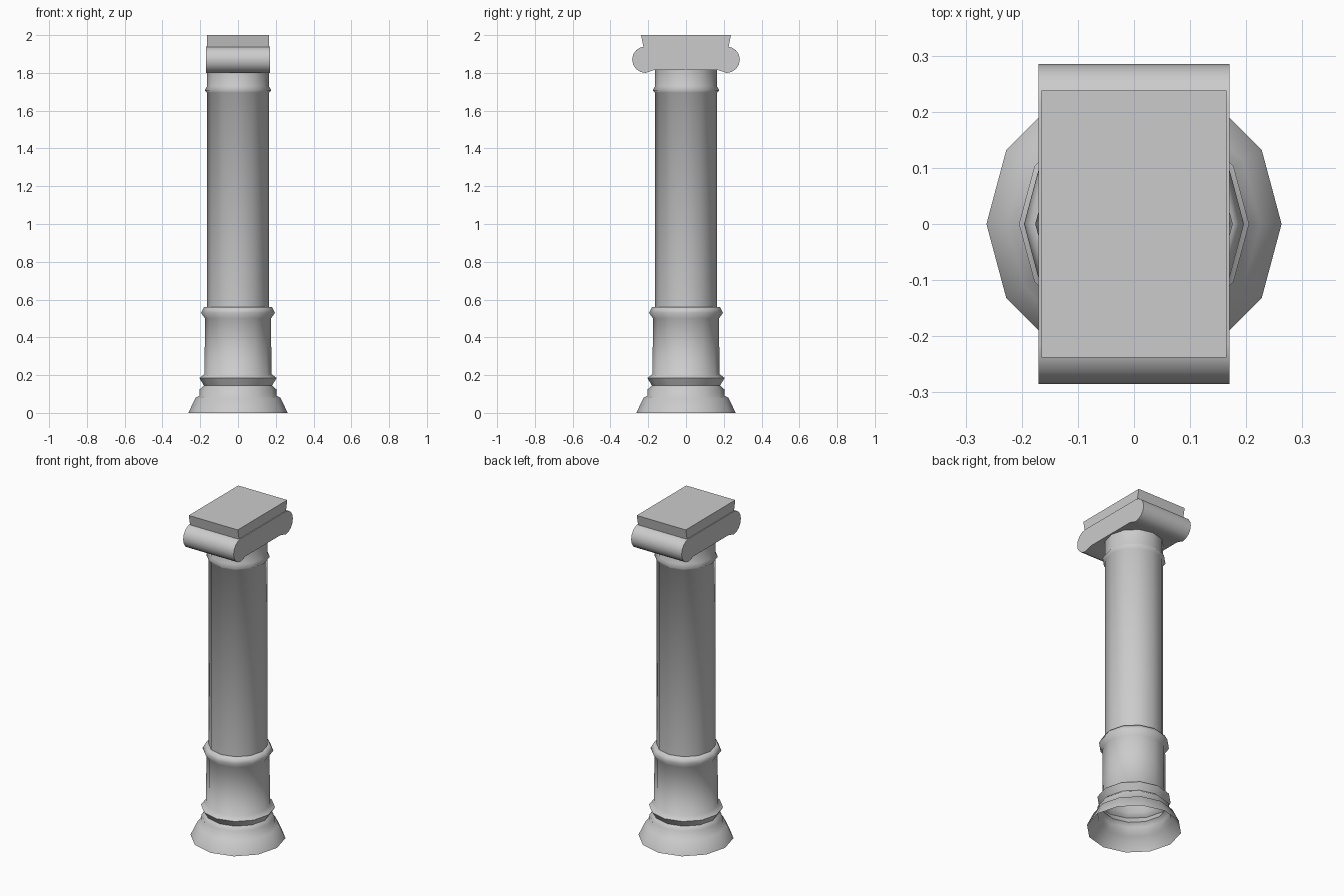
import bpy, bmesh, math

cube = bpy.data.objects.get("Cube")
if cube:
    bpy.data.objects.remove(cube, do_unlink=True)

SIDES = 12
stone = bpy.data.materials.new("grey_stone")
stone.use_nodes = True
color = (0.6, 0.6, 0.6, 1)
stone.diffuse_color = color
stone.node_tree.nodes["Principled BSDF"].inputs["Base Color"].default_value = color


def finish(name, bm, angle=None):
    """Turn a bmesh into a named stone object, optionally smooth shaded."""
    bmesh.ops.recalc_face_normals(bm, faces=bm.faces)
    mesh = bpy.data.meshes.new(name)
    bm.to_mesh(mesh)
    bm.free()
    mesh.materials.append(stone)
    obj = bpy.data.objects.new(name, mesh)
    bpy.context.collection.objects.link(obj)
    if angle:
        bpy.ops.object.select_all(action='DESELECT')
        obj.select_set(True)
        bpy.context.view_layer.objects.active = obj
        bpy.ops.object.shade_smooth_by_angle(angle=math.radians(angle))
    return obj


def lathe(name, profile, angle):
    """Spin (radius, height) points into an open twelve-sided shell."""
    bm = bmesh.new()
    rings = []
    for r, z in profile:
        rings.append([bm.verts.new((r * math.cos(i * math.tau / SIDES),
                                    r * math.sin(i * math.tau / SIDES), z))
                      for i in range(SIDES)])
    for low, high in zip(rings, rings[1:]):
        for i in range(SIDES):
            j = (i + 1) % SIDES
            bm.faces.new((low[i], low[j], high[j], high[i]))
    return finish(name, bm, angle)


# Flared foot, moulding and pedestal drum
lathe("pedestal", [(0.263, 0), (0.225, 0.08), (0.205, 0.09), (0.203, 0.125),
                   (0.18, 0.145), (0.205, 0.185), (0.177, 0.205), (0.175, 0.5),
                   (0.196, 0.53), (0.18, 0.56), (0.163, 0.56)], 75)

# Shaft with the collar below the capital
lathe("shaft", [(0.163, 0.56), (0.163, 1.695), (0.176, 1.708),
                (0.163, 1.73), (0.163, 1.82)], 75)

# Scroll block: rounded at both ends, slightly raised underside between them
bm = bmesh.new()
outline = []
for side in (1, -1):
    for k in range(9):
        a = math.radians(-90 + k * 22.5)
        outline.append((side * (0.215 + 0.07 * math.cos(a)),
                        1.87 + side * 0.07 * math.sin(a)))
    outline.append((side * 0.17, 1.94 if side > 0 else 1.815))
    if side < 0:
        outline.append((0.17, 1.815))
face = bm.faces.new([bm.verts.new((-0.17, y, z)) for y, z in outline])
extruded = bmesh.ops.extrude_face_region(bm, geom=[face])["geom"]
bmesh.ops.translate(bm, vec=(0.34, 0, 0),
                    verts=[v for v in extruded if isinstance(v, bmesh.types.BMVert)])
finish("scroll_capital", bm, 60)

# Top slab, tapering downward along its length
bm = bmesh.new()
bmesh.ops.create_cube(bm, size=1)
for v in bm.verts:
    top = v.co.z > 0
    v.co = (math.copysign(0.165, v.co.x),
            math.copysign(0.238 if top else 0.225, v.co.y),
            2.0 if top else 1.935)
finish("top_slab", bm)
